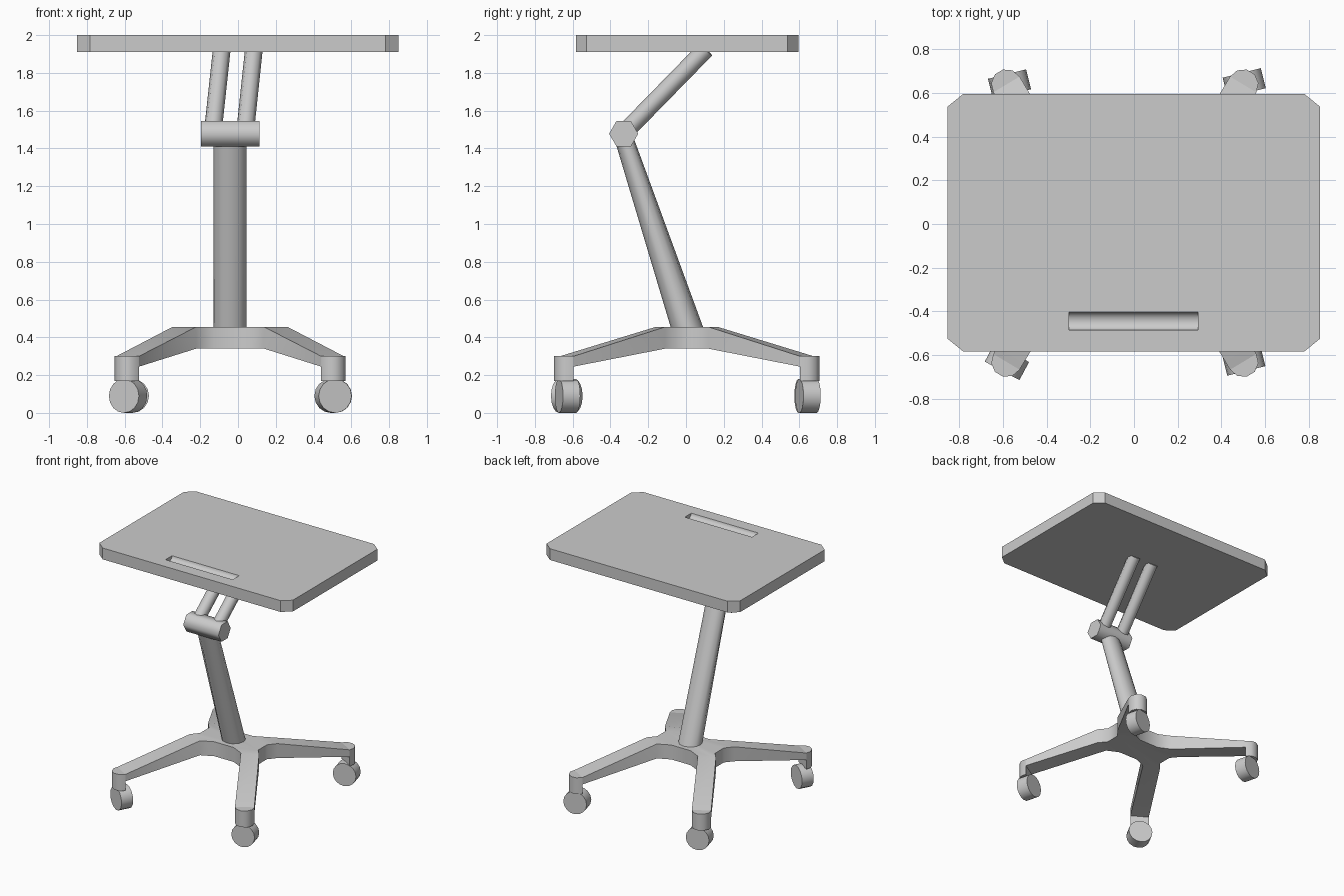
import bpy, bmesh
from math import sin, cos, pi, radians
from mathutils import Vector

if "Cube" in bpy.data.objects:
    bpy.data.objects.remove(bpy.data.objects["Cube"])


def finish(name, bm, smooth=None):
    bmesh.ops.remove_doubles(bm, verts=bm.verts, dist=1e-5)
    bmesh.ops.recalc_face_normals(bm, faces=bm.faces)
    me = bpy.data.meshes.new(name)
    bm.to_mesh(me)
    bm.free()
    ob = bpy.data.objects.new(name, me)
    bpy.context.collection.objects.link(ob)
    if smooth:
        bpy.ops.object.select_all(action='DESELECT')
        bpy.context.view_layer.objects.active = ob
        ob.select_set(True)
        bpy.ops.object.shade_smooth_by_angle(angle=radians(smooth))
    return ob


def loft(bm, r0, r1, caps=True, skip=()):
    a = [bm.verts.new(p) for p in r0]
    b = [bm.verts.new(p) for p in r1]
    n = len(a)
    for i in range(n):
        if i not in skip:
            bm.faces.new((a[i], a[(i + 1) % n], b[(i + 1) % n], b[i]))
    if caps:
        bm.faces.new(a[::-1])
        bm.faces.new(b)


def rod(name, p0, p1, r, n, up=(1, 0, 0), phase=0, smooth=50):
    p0, p1 = Vector(p0), Vector(p1)
    d = (p1 - p0).normalized()
    u = (Vector(up) - d * Vector(up).dot(d)).normalized()
    v = d.cross(u)
    ring = [(u * cos(2 * pi * i / n + phase) + v * sin(2 * pi * i / n + phase)) * r
            for i in range(n)]
    bm = bmesh.new()
    loft(bm, [p0 + q for q in ring], [p1 + q for q in ring])
    return finish(name, bm, smooth)


def at(pts, z):
    return [(x, y, z) for x, y in pts]


# tabletop with clipped corners and a rounded groove
x0, x1, y0, y1, cx, cy = -0.853, 0.851, -0.583, 0.595, 0.07, 0.057
outline = [(x0 + cx, y0), (x1 - cx, y0), (x1, y0 + cy), (x1, y1 - cy),
           (x1 - cx, y1), (x0 + cx, y1), (x0, y1 - cy), (x0, y0 + cy)]
bm = bmesh.new()
loft(bm, at(outline, 1.91), at(outline, 2.0))
top = finish("tabletop", bm)
cutter = rod("groove_cutter", (-0.298, -0.445, 2.0), (0.294, -0.445, 2.0), 0.041, 16, (0, 0, 1))
cutter.scale.z = 0.8
cutter.location.z = 0.4
cutter.hide_render = True
mod = top.modifiers.new("groove", 'BOOLEAN')
mod.operation = 'DIFFERENCE'
mod.solver = 'EXACT'
mod.object = cutter
bpy.ops.object.select_all(action='DESELECT')
bpy.context.view_layer.objects.active = top
top.select_set(True)
bpy.ops.object.modifier_apply(modifier="groove")
bpy.data.objects.remove(cutter)

# twin upper arms and hexagonal hinge
for side, xa, xb in (("left", -0.134, -0.086), ("right", 0.037, 0.084)):
    rod(side + "_upper_arm", (xa, -0.33, 1.48), (xb, 0.105, 1.925), 0.047, 8)
rod("hinge", (-0.197, -0.33, 1.478), (0.113, -0.33, 1.478), 0.077, 6, (0, 1, 0), 0, 65)

# leaning column, thinner in depth toward the top
HX, HY = -0.042, 0.004
N = 12
bm = bmesh.new()
loft(bm, *[[(HX + 0.087 * cos(2 * pi * i / N), y + ry * sin(2 * pi * i / N), z)
            for i in range(N)]
           for y, ry, z in ((0.016, 0.087, 0.42), (-0.327, 0.052, 1.45))])
finish("column", bm, 50)

# four-legged base: hub, sloping legs and D-shaped caster stems
A, B = (0.305, 0.115), (0.18, 0.165)
quad = [(0.255, 0.055), A, B, (0.085, 0.12)]
C, R = Vector((0.542, 0.635)), 0.07
ang = radians(59)
n = Vector((sin(ang), -cos(ang)))
A2, B2 = C + n * R, C - n * R
arc = [C + R * Vector((cos(ang - pi / 2 + pi * i / 5), sin(ang - pi / 2 + pi * i / 5)))
       for i in range(6)]


def place(p, sx, sy):
    return (HX + p[0] * sx, HY + p[1] * sy)


bm = bmesh.new()
hub = []
for sx, sy, rev in ((1, 1, 0), (-1, 1, 1), (-1, -1, 0), (1, -1, 1)):
    pts = [place(p, sx, sy) for p in quad]
    hub += pts[::-1] if rev else pts
    a, b, a2, b2 = [place(p, sx, sy) for p in (A, B, A2, B2)]
    start = [(*a, 0.455), (*b, 0.455), (*b, 0.34), (*a, 0.34)]
    end = [(*a2, 0.30), (*b2, 0.30), (*b2, 0.245), (*a2, 0.245)]
    loft(bm, start, end, caps=False)
    foot = [place(p, sx, sy) for p in arc]
    loft(bm, at(foot, 0.17), at(foot, 0.30))
loft(bm, at(hub, 0.34), at(hub, 0.455), skip=(1, 5, 9, 13))
finish("base", bm, 40)

# swivelled caster wheels
for name, x, y, deg in (("back_left", -0.57, 0.641, 14), ("back_right", 0.505, 0.646, 14),
                        ("front_right", 0.503, -0.627, 14), ("front_left", -0.582, -0.631, -28)):
    axis = Vector((-sin(radians(deg)), cos(radians(deg)), 0)) * 0.047
    c = Vector((x, y, 0.09))
    rod(name + "_wheel", c - axis, c + axis, 0.09, 16, (0, 0, 1))
